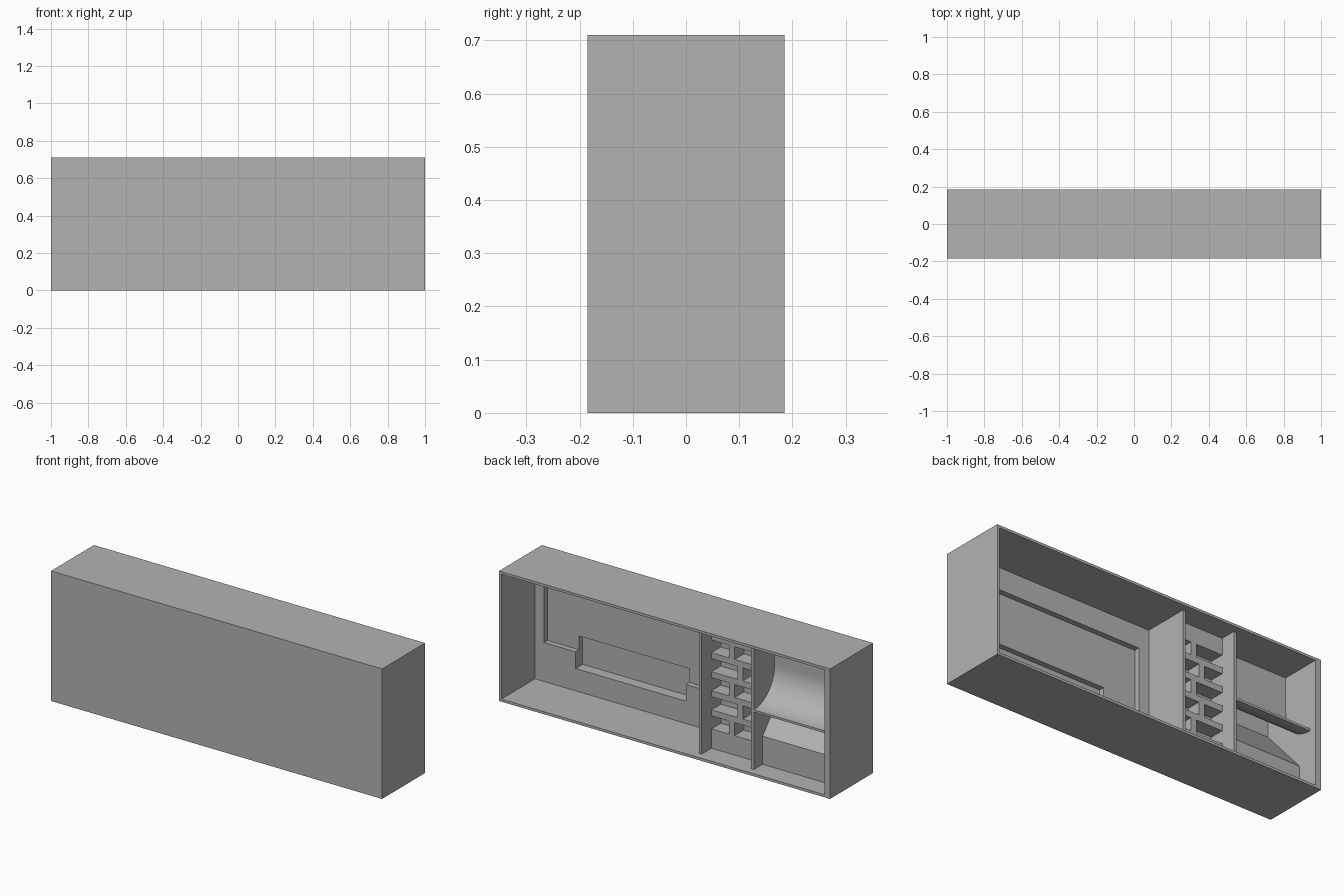
import bpy, bmesh, math

if "Cube" in bpy.data.objects:
    bpy.data.objects.remove(bpy.data.objects["Cube"], do_unlink=True)

W, D, H = 2.0, 0.37, 0.71
FLOOR, ROOF = 0.014, 0.696
RECESS = 0.04      # set-back of dividers from the open back
FRONT = 0.35       # inner side of the front wall, measured from the back

grey = bpy.data.materials.new("plain_grey")
grey.use_nodes = True
grey.diffuse_color = (0.45, 0.45, 0.45, 1)
grey.node_tree.nodes["Principled BSDF"].inputs["Base Color"].default_value = (0.45, 0.45, 0.45, 1)


def prism(name, profile, u0, u1):
    """Extrude a (depth, z) profile across the width; u runs from the +x side."""
    bm = bmesh.new()
    ring = [bm.verts.new((1 - u0, D / 2 - d, z)) for d, z in profile]
    face = bm.faces.new(ring)
    out = bmesh.ops.extrude_face_region(bm, geom=[face])
    moved = [v for v in out["geom"] if isinstance(v, bmesh.types.BMVert)]
    bmesh.ops.translate(bm, verts=moved, vec=(u0 - u1, 0, 0))
    bmesh.ops.recalc_face_normals(bm, faces=bm.faces)
    mesh = bpy.data.meshes.new(name)
    bm.to_mesh(mesh)
    bm.free()
    mesh.materials.append(grey)
    ob = bpy.data.objects.new(name, mesh)
    bpy.context.collection.objects.link(ob)
    return ob


def box(name, u0, u1, d0, d1, z0, z1):
    return prism(name, [(d0, z0), (d1, z0), (d1, z1), (d0, z1)], u0, u1)


def cut(ob, *bounds):
    """Subtract a box from a part and discard the cutter."""
    cutter = box("cutter", *bounds)
    cutter.hide_render = True
    mod = ob.modifiers.new("cut", "BOOLEAN")
    mod.operation, mod.solver, mod.object = "DIFFERENCE", "EXACT", cutter
    bpy.ops.object.select_all(action="DESELECT")
    bpy.context.view_layer.objects.active = ob
    ob.select_set(True)
    bpy.ops.object.modifier_apply(modifier=mod.name)
    bpy.data.objects.remove(cutter, do_unlink=True)


# Outer case, open at the back
LEFT, RIGHT = 0.014, 1.966
case = box("case", 0, W, 0, D, 0, H)
cut(case, LEFT, RIGHT, -0.1, FRONT, FLOOR, ROOF)

# Upright dividers
DIV1, DIV2 = (1.18, 1.196), (1.495, 1.511)
for name, (u0, u1) in (("left_divider", DIV1), ("right_divider", DIV2)):
    box(name, u0, u1, RECESS, FRONT, FLOOR, ROOF)

# Large inner panel with a stepped recess
panel = box("inner_panel", LEFT, DIV1[0], 0.29, FRONT, FLOOR, ROOF)
cut(panel, 0.069, 1.118, 0.2, 0.32, 0.227, 0.576)
cut(panel, 0.26, 0.926, 0.2, 0.4, 0.136, 0.302)

# Pigeonhole rack: rails with staggered posts in front of a backing
R0, R1 = DIV1[1], DIV2[0]
NEAR, DEEP = 0.125, 0.205
box("rack_backing", R0, R1, DEEP, FRONT, FLOOR, ROOF)
box("rack_base", R0, R1, NEAR, DEEP, FLOOR, 0.12)
box("rack_header", R0, R1, NEAR, DEEP, 0.605, ROOF)
pitch, slot = 0.104, 0.071
for i in range(5):
    z = 0.12 + i * pitch
    if i < 4:
        box(f"rack_rail_{i + 1}", R0, R1, NEAR, DEEP, z + slot, z + pitch)
    post = 1.302 if i % 2 == 0 else 1.352
    box(f"rack_post_{i + 1}", post, post + 0.033, NEAR, DEEP, z, z + slot)

# Curved ramp sheet: vertical at the top, sweeping out to a lip
RAD, ZC, THICK = 0.18, 0.52, 0.012
angles = [math.radians(90 * i / 20) for i in range(21)]
arc = lambda r: [(RECESS + r * math.sin(a), ZC - r * math.cos(a)) for a in angles]
outer = arc(RAD + THICK)
profile = arc(RAD) + [(RECESS + RAD, ROOF), (RECESS + RAD + THICK, ROOF)] + outer[::-1]
ramp = prism("curved_ramp", profile, DIV2[1], RIGHT)
bpy.ops.object.select_all(action="DESELECT")
bpy.context.view_layer.objects.active = ramp
ramp.select_set(True)
bpy.ops.object.shade_smooth_by_angle()

# Sloped chute block under the ramp
prism("sloped_chute", [(0.116, FLOOR), (FRONT, FLOOR), (FRONT, 0.43), (0.116, 0.168)],
      DIV2[1], RIGHT)
